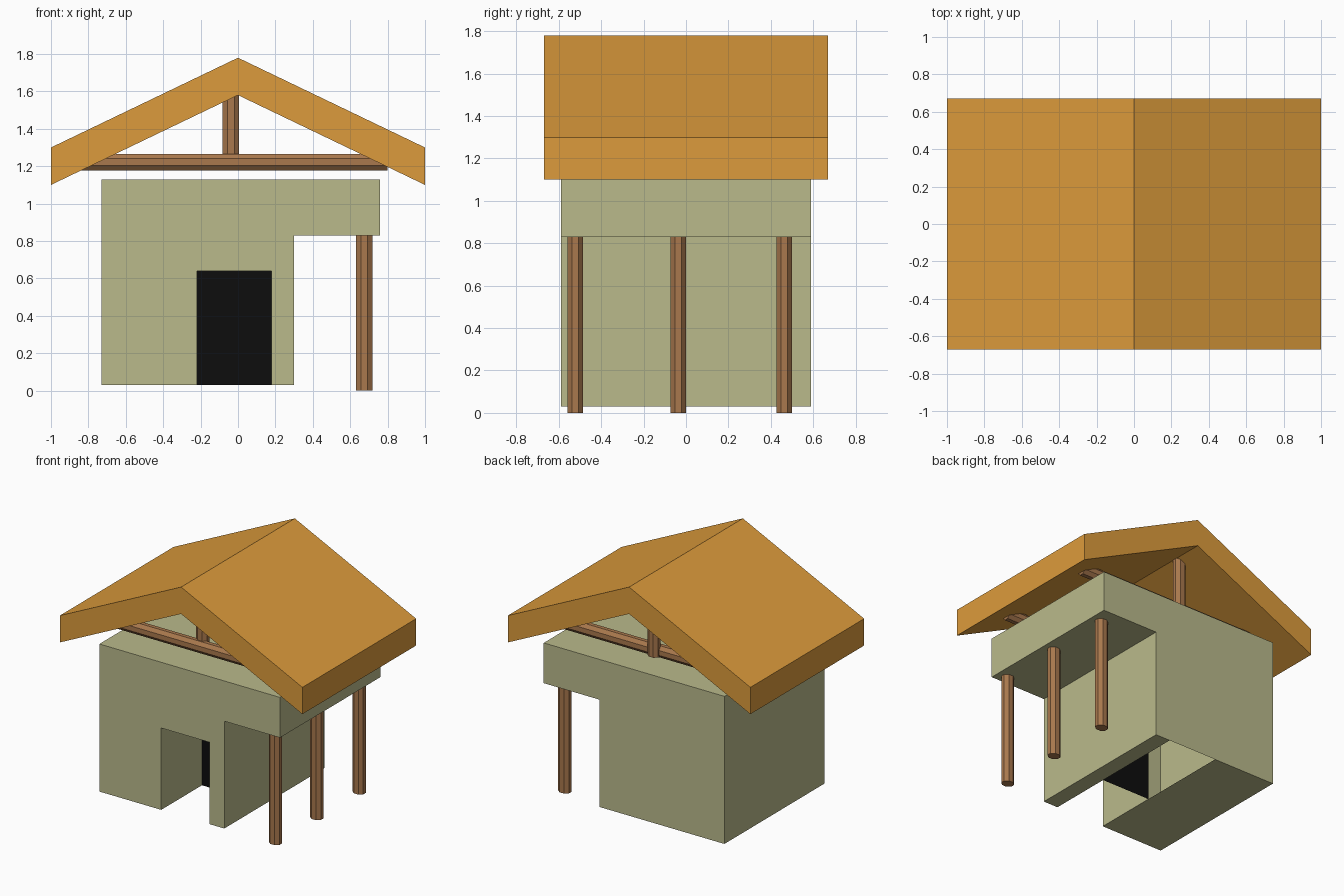
import bpy, bmesh
from math import pi, cos
from mathutils import Matrix

if "Cube" in bpy.data.objects:
    bpy.data.objects.remove(bpy.data.objects["Cube"])


def material(name, rgb):
    m = bpy.data.materials.new(name)
    m.diffuse_color = (*rgb, 1)
    m.use_nodes = True
    m.node_tree.nodes["Principled BSDF"].inputs["Base Color"].default_value = m.diffuse_color
    return m


ORANGE = material("roof_orange", (0.72, 0.33, 0.045))
PLASTER = material("plaster_green", (0.49, 0.49, 0.26))
WOOD = material("wood_brown", (0.40, 0.19, 0.075))
BLACK = material("dark_opening", (0.004, 0.004, 0.004))


def finish(name, bm, mat):
    bmesh.ops.recalc_face_normals(bm, faces=bm.faces)
    me = bpy.data.meshes.new(name)
    bm.to_mesh(me)
    bm.free()
    me.materials.append(mat)
    ob = bpy.data.objects.new(name, me)
    bpy.context.collection.objects.link(ob)
    return ob


def row(bm, profile, y):
    return [bm.verts.new((x, y, z)) for x, z in profile]


def log(name, center, length, axis, wide=0.088, thin=0.073):
    """Eight-sided timber with flats facing front and sides."""
    bm = bmesh.new()
    r = 0.5 / cos(pi / 8)
    turn = Matrix.Rotation(pi / 8, 4, 'Z')
    size = Matrix.Diagonal((wide, thin, length, 1))
    lay = Matrix.Rotation(pi / 2, 4, 'Y') if axis == 'X' else Matrix.Identity(4)
    bmesh.ops.create_cone(bm, cap_ends=True, segments=8, radius1=r, radius2=r, depth=1,
                          matrix=Matrix.Translation(center) @ lay @ size @ turn)
    # bring the octagon to exact flat-to-flat orientation
    return finish(name, bm, WOOD)


# Roof: thick chevron profile extruded along y
bm = bmesh.new()
chevron = [(-1, 1.10), (0, 1.58), (1, 1.10), (1, 1.30), (0, 1.78), (-1, 1.30)]
a, b = row(bm, chevron, -0.67), row(bm, chevron, 0.67)
for i in range(6):
    j = (i + 1) % 6
    bm.faces.new((a[i], a[j], b[j], b[i]))
for r in (a, b):
    bm.faces.new((r[0], r[1], r[4], r[5]))
    bm.faces.new((r[1], r[2], r[3], r[4]))
finish("roof", bm, ORANGE)

# House body: hollow shell, doorway notch in front, open floor strip behind it
bm = bmesh.new()
outline = [(0.18, 0.03), (0.30, 0.03), (0.30, 0.83), (0.76, 0.83),
           (0.76, 1.13), (-0.73, 1.13), (-0.73, 0.03), (-0.22, 0.03)]
door = [(-0.22, 0.64), (0.18, 0.64)]
front, back = row(bm, outline, -0.59), row(bm, outline, 0.59)
lintel = row(bm, door, -0.59)
bm.faces.new(front + lintel)
bm.faces.new(back)
for i in range(7):
    bm.faces.new((front[i], front[i + 1], back[i + 1], back[i]))
# Doorway reveal
rim = [front[7], *lintel, front[0]]
inner = row(bm, [outline[7], *door, outline[0]], -0.11)
for i in range(3):
    bm.faces.new((rim[i], rim[i + 1], inner[i + 1], inner[i]))
finish("house_body", bm, PLASTER)

# Dark panel at the end of the doorway
bm = bmesh.new()
bm.faces.new(row(bm, [(-0.22, 0.03), (0.18, 0.03), (0.18, 0.64), (-0.22, 0.64)], -0.11))
finish("door_panel", bm, BLACK)

# Porch posts under the overhang
for i, y in enumerate((-0.523, -0.037, 0.463)):
    log(f"porch_post_{i + 1}", (0.675, y, 0.417), 0.834, 'Z')

# Roof trusses: tie beam with king post
for side, y in (("front", -0.39), ("back", 0.40)):
    log(f"{side}_tie_beam", (-0.02, y, 1.222), 1.64, 'X')
    log(f"{side}_king_post", (-0.038, y + 0.03, 1.395), 0.41, 'Z')
